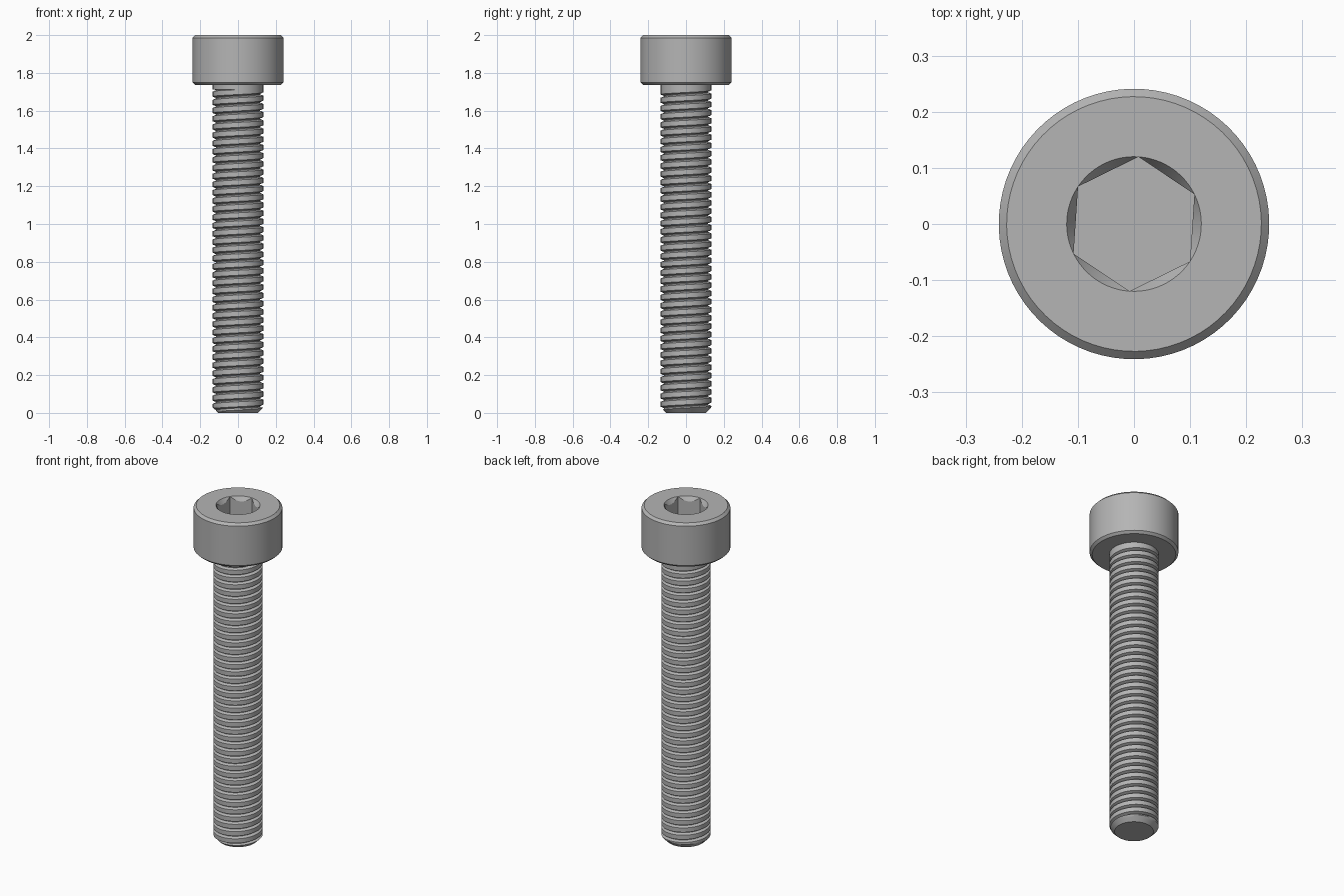
import bpy
import bmesh
from math import cos, sin, pi, radians

if "Cube" in bpy.data.objects:
    bpy.data.objects.remove(bpy.data.objects["Cube"], do_unlink=True)

SEGMENTS = 72
SHAFT_R, ROOT_R, TIP_R = 0.134, 0.117, 0.106
HEAD_Z, TOP_Z, THREAD_TOP = 1.737, 2.0, 1.712
PITCH = 0.0435
SOCKET_R, SOCKET_DEPTH = 0.12, 0.13
SOCKET_TURN = radians(26.2)

steel = bpy.data.materials.new("steel grey")
steel.use_nodes = True
colour = (0.46, 0.46, 0.46, 1)
steel.diffuse_color = colour
steel.node_tree.nodes["Principled BSDF"].inputs["Base Color"].default_value = colour


def finish(name, bm):
    """Clean the mesh, make an object and smooth its gentle edges."""
    bmesh.ops.remove_doubles(bm, verts=bm.verts, dist=0.00005)
    bmesh.ops.recalc_face_normals(bm, faces=bm.faces)
    mesh = bpy.data.meshes.new(name)
    bm.to_mesh(mesh)
    bm.free()
    mesh.materials.append(steel)
    obj = bpy.data.objects.new(name, mesh)
    bpy.context.collection.objects.link(obj)
    bpy.ops.object.select_all(action='DESELECT')
    obj.select_set(True)
    bpy.context.view_layer.objects.active = obj
    bpy.ops.object.shade_smooth_by_angle(angle=radians(22))
    return obj


def revolve(name, profile, turn=0.0):
    """Spin a profile; each entry maps an angle to (radius, height)."""
    bm = bmesh.new()
    rings = []
    for point in profile:
        ring = []
        for i in range(SEGMENTS):
            a = 2 * pi * i / SEGMENTS
            r, z = point(a) if callable(point) else point
            ring.append(bm.verts.new((r * cos(a + turn), r * sin(a + turn), z)))
        rings.append(ring)
    for low, high in zip(rings, rings[1:]):
        for i in range(SEGMENTS):
            j = (i + 1) % SEGMENTS
            bm.faces.new((low[i], low[j], high[j], high[i]))
    bm.faces.new(rings[0])
    bm.faces.new(rings[-1])
    return finish(name, bm)


def hex_radius(a):
    return SOCKET_R * cos(pi / 6) / cos(a % (pi / 3) - pi / 6)


def hex_rim(a):
    # Countersunk rim dips lowest at the middle of each flat
    r = hex_radius(a)
    return r, TOP_Z - 1.6 * (SOCKET_R - r)


def hex_floor(a):
    return hex_radius(a), TOP_Z - SOCKET_DEPTH


# Cylindrical head with chamfered rims and a hexagonal socket
revolve("socket_head", [
    (0.1, HEAD_Z), (0.227, HEAD_Z), (0.241, HEAD_Z + 0.013),
    (0.241, TOP_Z - 0.014), (0.227, TOP_Z), (SOCKET_R, TOP_Z),
    hex_rim, hex_floor], SOCKET_TURN)

# Plain neck between thread and head
revolve("neck", [(0.09, THREAD_TOP), (SHAFT_R, THREAD_TOP), (SHAFT_R, HEAD_Z + 0.005)])

# Threaded shank: a groove section swept along a helix, tapered at the tip
CREST = 0.6
groove = [(CREST * k / 4, SHAFT_R) for k in range(5)]
groove += [(0.76, ROOT_R), (0.84, ROOT_R)]
turns = int(THREAD_TOP / PITCH) + 3

bm = bmesh.new()
columns = []
for i in range(SEGMENTS + 1):
    a = 2 * pi * i / SEGMENTS
    column = []
    for t in range(-2, turns):
        for step, r in groove:
            z = (t + step + i / SEGMENTS) * PITCH
            z = min(max(z, 0), THREAD_TOP)
            r_here = min(r, TIP_R + z)
            column.append(bm.verts.new((r_here * cos(a), r_here * sin(a), z)))
    columns.append(column)
for left, right in zip(columns, columns[1:]):
    for k in range(len(left) - 1):
        bm.faces.new((left[k], right[k], right[k + 1], left[k + 1]))
bmesh.ops.remove_doubles(bm, verts=bm.verts, dist=0.00005)
bmesh.ops.dissolve_degenerate(bm, edges=bm.edges, dist=0.00005)
finish("threaded_shank", bm)

# Flat end face of the tip
bm = bmesh.new()
bmesh.ops.create_circle(bm, cap_ends=True, segments=SEGMENTS, radius=TIP_R)
bmesh.ops.reverse_faces(bm, faces=bm.faces)
tip = finish("tip_face", bm)
for poly in tip.data.polygons:
    if poly.normal.z > 0:
        tip.data.flip_normals()
